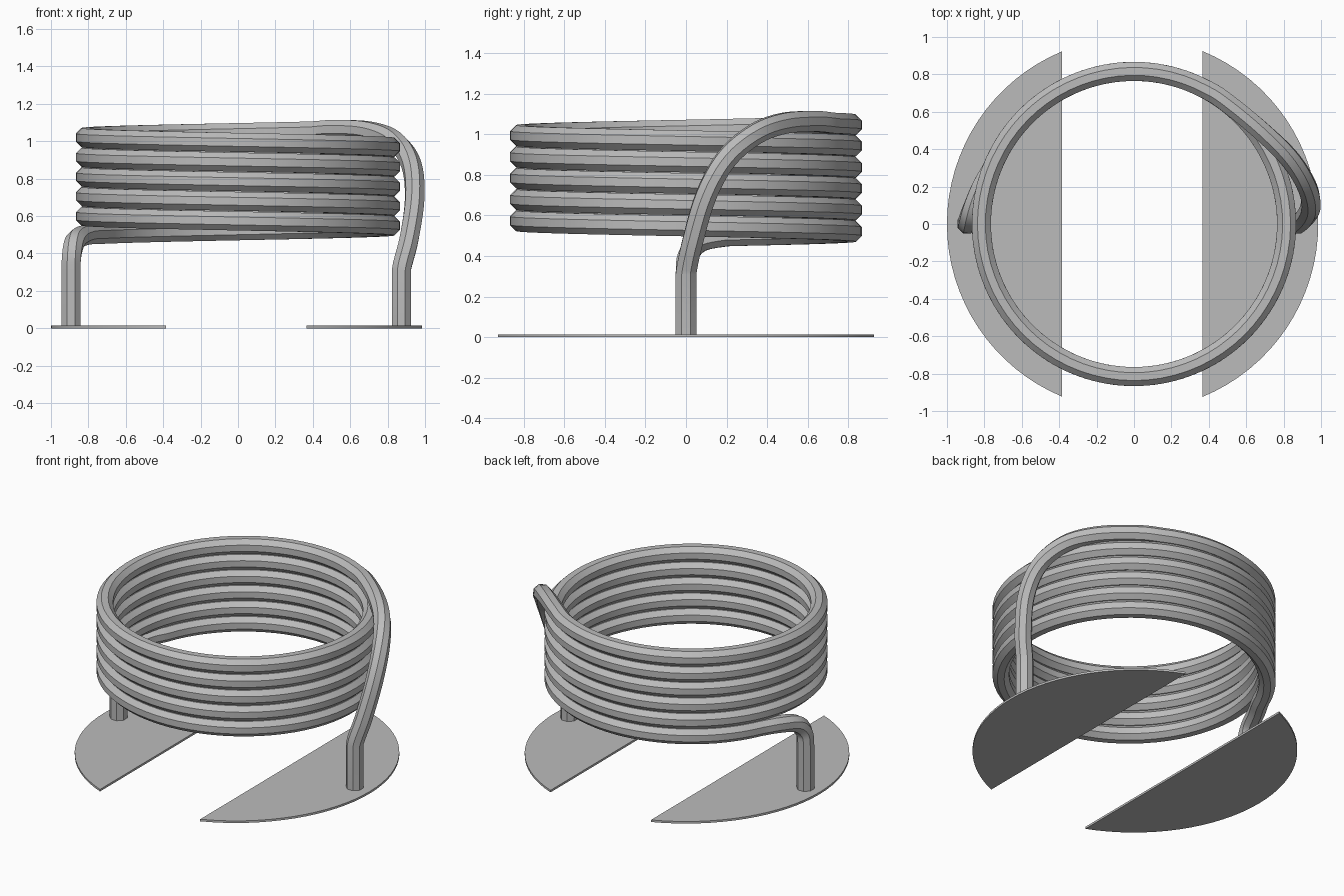
import bpy, bmesh, math
from mathutils import Vector

if "Cube" in bpy.data.objects:
    bpy.data.objects.remove(bpy.data.objects["Cube"])

metal = bpy.data.materials.new("grey metal")
metal.diffuse_color = (0.5, 0.5, 0.5, 1)
metal.use_nodes = True
metal.node_tree.nodes["Principled BSDF"].inputs["Base Color"].default_value = metal.diffuse_color

COIL_R, TUBE_R, PITCH, Z0 = 0.816, 0.055, 0.105, 0.495


def finish(name, bm):
    bmesh.ops.recalc_face_normals(bm, faces=bm.faces)
    mesh = bpy.data.meshes.new(name)
    bm.to_mesh(mesh)
    bm.free()
    mesh.materials.append(metal)
    ob = bpy.data.objects.new(name, mesh)
    bpy.context.collection.objects.link(ob)
    bpy.ops.object.select_all(action='DESELECT')
    bpy.context.view_layer.objects.active = ob
    ob.select_set(True)
    bpy.ops.object.shade_smooth_by_angle(angle=math.radians(30))


def smooth_path(pts, steps=5):
    """Catmull-Rom path through pts[1:-1]; the end points only set tangents."""
    out = []
    for a, b, c, d in zip(pts, pts[1:], pts[2:], pts[3:]):
        for i in range(steps):
            t = i / steps
            out.append(0.5 * (2 * b + (c - a) * t + (2 * a - 5 * b + 4 * c - d) * t * t
                              + (3 * b - a - 3 * c + d) * t ** 3))
    return out


def helix(turn):
    """Clockwise helix, starting on the left side."""
    a = math.pi * (1 - 2 * turn)
    return Vector((COIL_R * math.cos(a), COIL_R * math.sin(a), Z0 + PITCH * turn))


def tube(name, path, sides=8):
    """Octagonal sweep with one flat kept facing outward from the z axis."""
    bm = bmesh.new()
    rings = []
    for i, p in enumerate(path):
        t = (path[min(i + 1, len(path) - 1)] - path[max(i - 1, 0)]).normalized()
        n = Vector((p.x, p.y, 0))
        n = (n - t * n.dot(t)).normalized()
        b = t.cross(n)
        angles = [math.tau * (k + 0.5) / sides for k in range(sides)]
        rings.append([bm.verts.new(p + TUBE_R * (n * math.cos(a) + b * math.sin(a)))
                      for a in angles])
    for r, s in zip(rings, rings[1:]):
        for k in range(sides):
            j = (k + 1) % sides
            bm.faces.new((r[k], r[j], s[j], s[k]))
    bm.faces.new(rings[0])
    bm.faces.new(rings[-1])
    finish(name, bm)


# Coil tube: left leg, wound turns, right leg
V = Vector
first, last, seg = 0.06, 5.33, 72
turns = [helix(first + (last - first) * i / round(seg * 5.3)) for i in range(round(seg * 5.3) + 1)]
left = [V((-0.893, 0, 0.2)), V((-0.893, 0, 0.31)), V((-0.888, 0.01, 0.40)),
        V((-0.868, 0.07, 0.47)), V((-0.82, 0.19, 0.497)), turns[0], turns[3]]
right = [turns[-4], turns[-1], V((0.52, 0.63, 1.063)), V((0.70, 0.48, 1.053)), V((0.84, 0.34, 1.0)),
         V((0.925, 0.2, 0.88)), V((0.945, 0.1, 0.7)), V((0.915, 0.035, 0.48)),
         V((0.873, 0, 0.31)), V((0.873, 0, 0.2))]
left_path = [V((-0.893, 0, 0.005))] + smooth_path(left)
right_path = smooth_path(right) + [V((0.873, 0, 0.31)), V((0.873, 0, 0.005))]
tube("coil_tube", left_path + turns[:-1] + right_path)


# Base plates: circular segments under each leg
def plate(name, side, cut, shift, height=0.014):
    bm = bmesh.new()
    half = math.acos(cut)
    arc = [-half + 2 * half * i / 32 for i in range(33)]
    face = bm.faces.new([bm.verts.new((shift + side * math.cos(a), math.sin(a), 0)) for a in arc])
    ext = bmesh.ops.extrude_face_region(bm, geom=[face])
    bmesh.ops.translate(bm, vec=(0, 0, height),
                        verts=[v for v in ext["geom"] if isinstance(v, bmesh.types.BMVert)])
    finish(name, bm)


plate("left_base_plate", -1, 0.385, 0.0)
plate("right_base_plate", 1, 0.38, -0.015)
